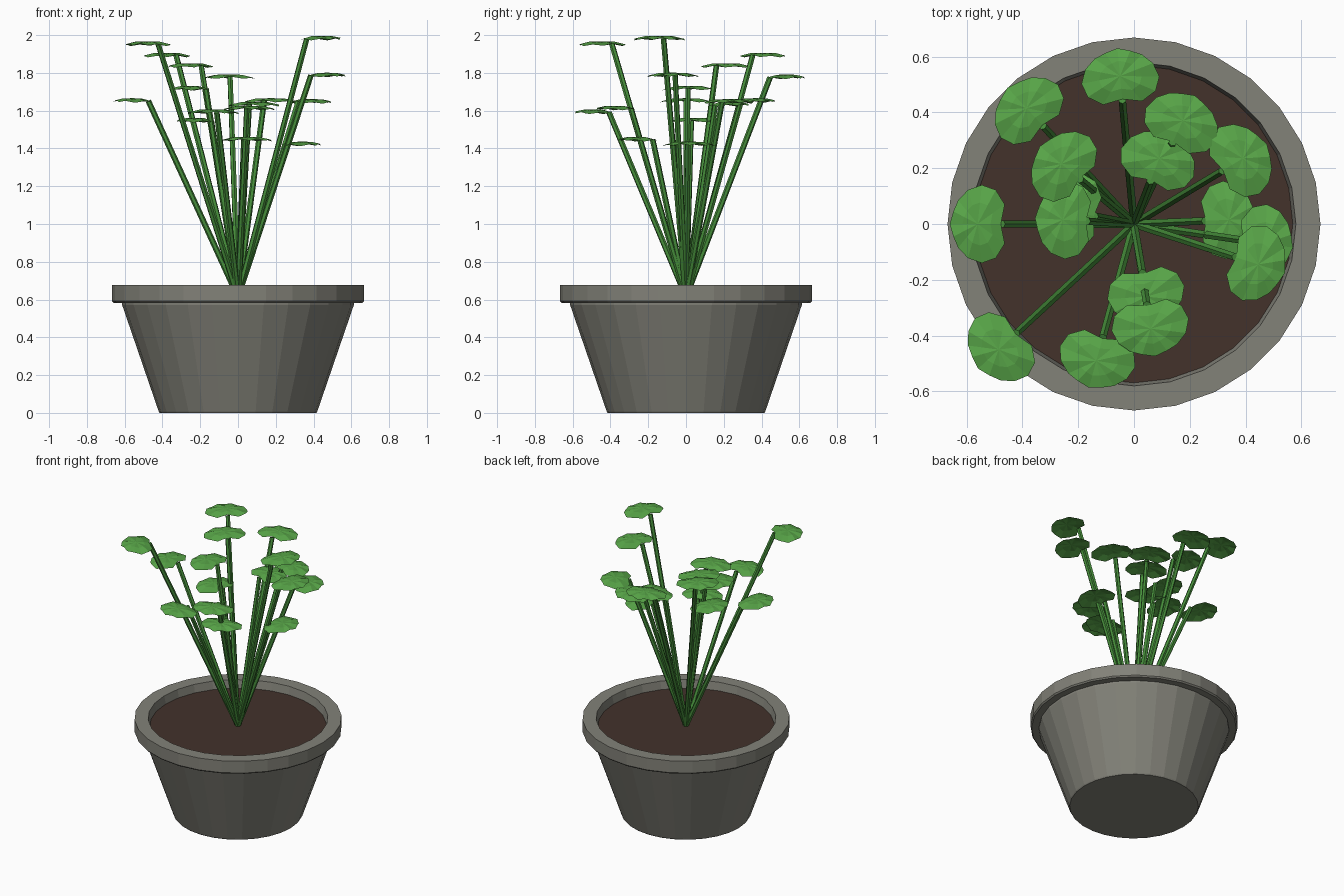
import bpy, bmesh, math
from mathutils import Vector, Matrix

if "Cube" in bpy.data.objects:
    bpy.data.objects.remove(bpy.data.objects["Cube"])


def material(name, rgb):
    m = bpy.data.materials.new(name)
    m.diffuse_color = (*rgb, 1)
    m.use_nodes = True
    m.node_tree.nodes["Principled BSDF"].inputs["Base Color"].default_value = m.diffuse_color
    return m


POT = material("stone grey", (0.225, 0.223, 0.19))
SOIL = material("dark soil", (0.056, 0.032, 0.024))
STEM = material("stem green", (0.061, 0.27, 0.043))
LEAF = material("leaf green", (0.098, 0.38, 0.065))


def finish(bm, name, mat):
    me = bpy.data.meshes.new(name)
    bm.to_mesh(me)
    bm.free()
    me.materials.append(mat)
    ob = bpy.data.objects.new(name, me)
    bpy.context.collection.objects.link(ob)
    return ob


def lathe(name, profile, mat, sides=28):
    """Revolve (radius, z) points; first and last rings are capped."""
    bm = bmesh.new()
    rings = [[bm.verts.new((r * math.cos(2 * math.pi * i / sides),
                            r * math.sin(2 * math.pi * i / sides), z))
              for i in range(sides)] for r, z in profile]
    for a, b in zip(rings, rings[1:]):
        for i in range(sides):
            j = (i + 1) % sides
            bm.faces.new((a[i], a[j], b[j], b[i]))
    bm.faces.new(rings[0][::-1])
    bm.faces.new(rings[-1])
    finish(bm, name, mat)


# Pot with overhanging rim, and soil disc inside it
lathe("pot", [(0.415, 0), (0.42, 0.008), (0.613, 0.57), (0.613, 0.583),
              (0.66, 0.583), (0.668, 0.592), (0.668, 0.676), (0.58, 0.676),
              (0.565, 0.60)], POT)
lathe("soil", [(0.562, 0.605), (0.569, 0.62)], SOIL)

# Leaf centres: x, y and height
LEAVES = [(-.05, .53, 1.785), (-.385, .415, 1.90), (.175, .37, 1.66),
          (.09, .235, 1.64), (.39, .235, 1.655), (-.26, .215, 1.845),
          (-.255, .015, 1.725), (-.225, .045, 1.555), (-.56, 0, 1.66),
          (.34, .015, 1.43), (.47, -.07, 1.795), (.445, -.145, 1.99),
          (.045, -.26, 1.455), (.06, -.375, 1.62), (-.135, -.49, 1.60),
          (-.485, -.45, 1.96)]

# Half outline of the kidney-shaped leaf: outward, sideways, droop
HALF = [(.185, 0, -.014), (.172, .045, -.004), (.155, .085, -.014),
        (.12, .122, -.008), (.07, .14, -.018), (.02, .122, -.010),
        (-.012, .07, -.016)]
OUTLINE = HALF + [(.002, 0, -.004)] + [(u, -v, z) for u, v, z in HALF[:0:-1]]
MID = Vector((.085, 0, 0))

stems, leaves = bmesh.new(), bmesh.new()
base = Vector((0, 0, .615))
for x, y, z in LEAVES:
    out = Vector((x, y, 0)).normalized()
    tip = Vector((x, y, z)) - out * .085

    # Straight stem from the soil to the leaf notch
    d = tip + Vector((0, 0, -.008)) - base
    rot = d.to_track_quat('Z', 'Y').to_matrix().to_4x4()
    bmesh.ops.create_cone(stems, cap_ends=True, segments=6, radius1=.016,
                          radius2=.015, depth=d.length,
                          matrix=Matrix.Translation(base + d / 2) @ rot)

    # Slightly domed, drooping leaf
    m = Matrix.Translation(tip) @ Matrix.Rotation(math.atan2(y, x), 4, 'Z')
    rim = [leaves.verts.new(m @ Vector(p)) for p in OUTLINE]
    ring = [leaves.verts.new(m @ (MID.lerp(Vector((u, v, 0)), .55)
                                  + Vector((0, 0, .005 if i % 2 else .0))))
            for i, (u, v, w) in enumerate(OUTLINE)]
    centre = leaves.verts.new(m @ (MID + Vector((0, 0, .006))))
    n = len(rim)
    for i in range(n):
        j = (i + 1) % n
        leaves.faces.new((ring[i], rim[i], rim[j], ring[j]))
        leaves.faces.new((centre, ring[i], ring[j]))

finish(stems, "stems", STEM)
finish(leaves, "leaves", LEAF)
